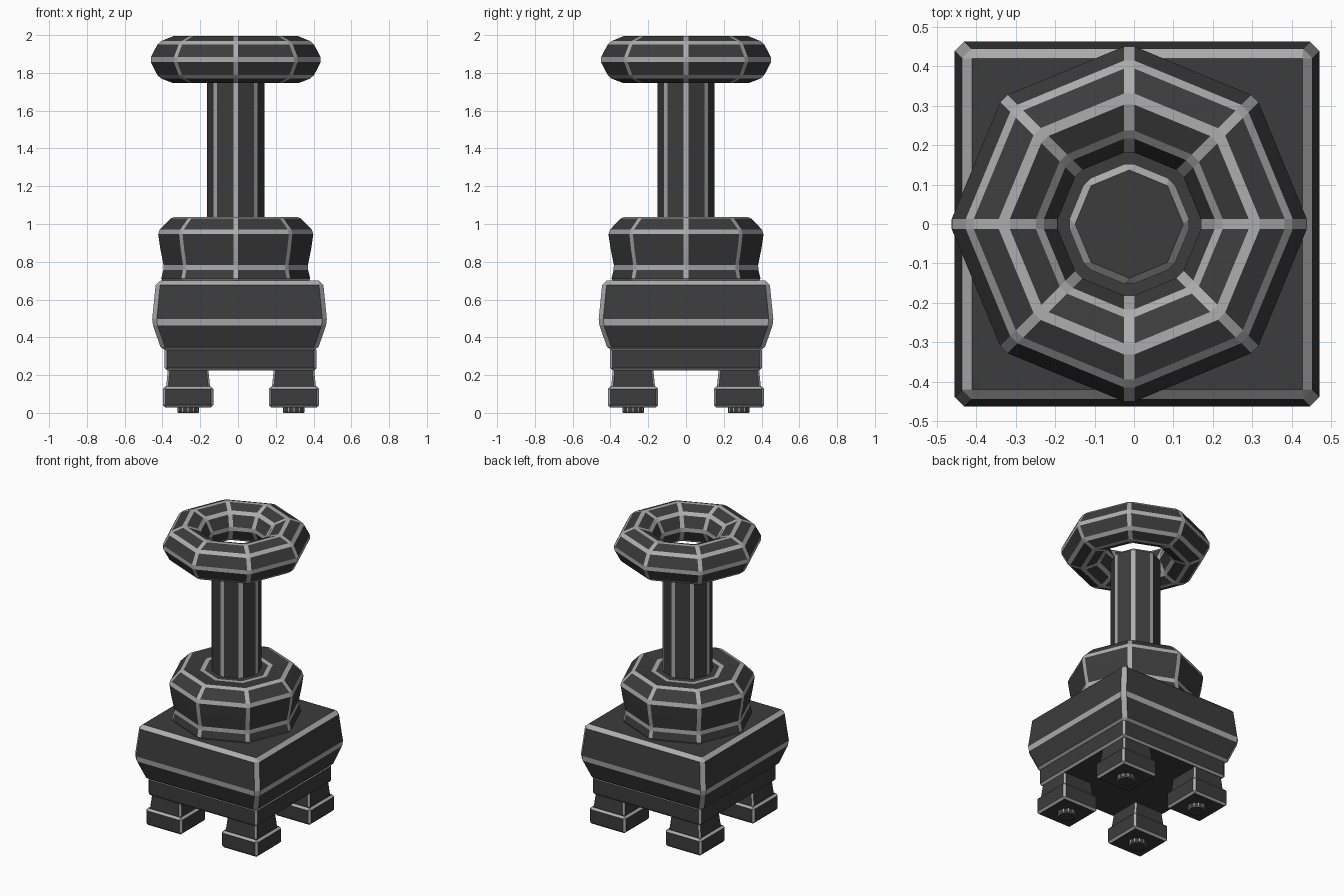
import bpy, bmesh, math

if "Cube" in bpy.data.objects:
    bpy.data.objects.remove(bpy.data.objects["Cube"])


def material(name, v):
    m = bpy.data.materials.new(name)
    m.diffuse_color = (v, v, v, 1)
    m.use_nodes = True
    m.node_tree.nodes["Principled BSDF"].inputs["Base Color"].default_value = m.diffuse_color
    return m


DARK = material("dark_panel", 0.045)
EDGE = material("worn_edge", 0.42)


def lathe(name, profile, sides=8, centre=(0, 0), bevel=0.026, closed=False):
    """Revolve (radius, z) points; with 4 sides the radius is the half width."""
    k, turn = (math.sqrt(2), math.pi / 4) if sides == 4 else (1, 0)
    bm = bmesh.new()
    rings = []
    for r, z in profile:
        rings.append([bm.verts.new((centre[0] + r * k * math.cos(turn + math.tau * i / sides),
                                    centre[1] + r * k * math.sin(turn + math.tau * i / sides), z))
                      for i in range(sides)])
    pairs = list(zip(rings, rings[1:]))
    if closed:
        pairs.append((rings[-1], rings[0]))
    else:
        bm.faces.new(rings[0])
        bm.faces.new(rings[-1])
    for a, b in pairs:
        for i in range(sides):
            j = (i + 1) % sides
            bm.faces.new((a[i], a[j], b[j], b[i]))
    bmesh.ops.recalc_face_normals(bm, faces=bm.faces[:])
    me = bpy.data.meshes.new(name)
    bm.to_mesh(me)
    bm.free()
    me.materials.append(DARK)
    me.materials.append(EDGE)
    ob = bpy.data.objects.new(name, me)
    bpy.context.collection.objects.link(ob)
    # Light chamfer along every edge
    mod = ob.modifiers.new("edge_trim", 'BEVEL')
    mod.offset_type = 'WIDTH'
    mod.width = bevel
    mod.segments = 1
    mod.limit_method = 'ANGLE'
    mod.angle_limit = math.radians(6)
    mod.material = 1
    return ob


AXIS = (-0.012, 0)      # upper turned parts
BODY = (0.008, 0)       # square body

# Ring at the top
lathe("top_ring", [(0.462, 1.87), (0.413, 1.963), (0.322, 2.0), (0.228, 1.963),
                   (0.18, 1.87), (0.228, 1.775), (0.322, 1.74), (0.413, 1.775)],
      centre=AXIS, closed=True)

# Column
lathe("column", [(0.157, 0.75), (0.157, 1.79)], centre=AXIS)

# Collar under the column
lathe("collar", [(0.405, 0.69), (0.385, 0.77), (0.405, 0.87), (0.418, 0.96),
                 (0.34, 1.04), (0.21, 1.025)], centre=AXIS)

# Square body and plinth
lathe("body", [(0.412, 0.33), (0.464, 0.48), (0.442, 0.70)], sides=4, centre=BODY, bevel=0.034)
lathe("plinth", [(0.402, 0.225), (0.402, 0.345)], sides=4, centre=(0.014, 0), bevel=0.018)

# Four legs with feet and round pads
for sx in (-1, 1):
    for sy in (-1, 1):
        c = (0.016 + 0.28 * sx, 0.28 * sy)
        tag = ("left" if sx < 0 else "right") + ("_front" if sy < 0 else "_back")
        lathe("leg_" + tag, [(0.118, 0.12), (0.106, 0.24)], sides=4, centre=c, bevel=0.015)
        lathe("foot_" + tag, [(0.133, 0.028), (0.133, 0.14)], sides=4, centre=c, bevel=0.018)
        lathe("pad_" + tag, [(0.058, 0.0), (0.058, 0.05)], sides=12, centre=c, bevel=0.006)
